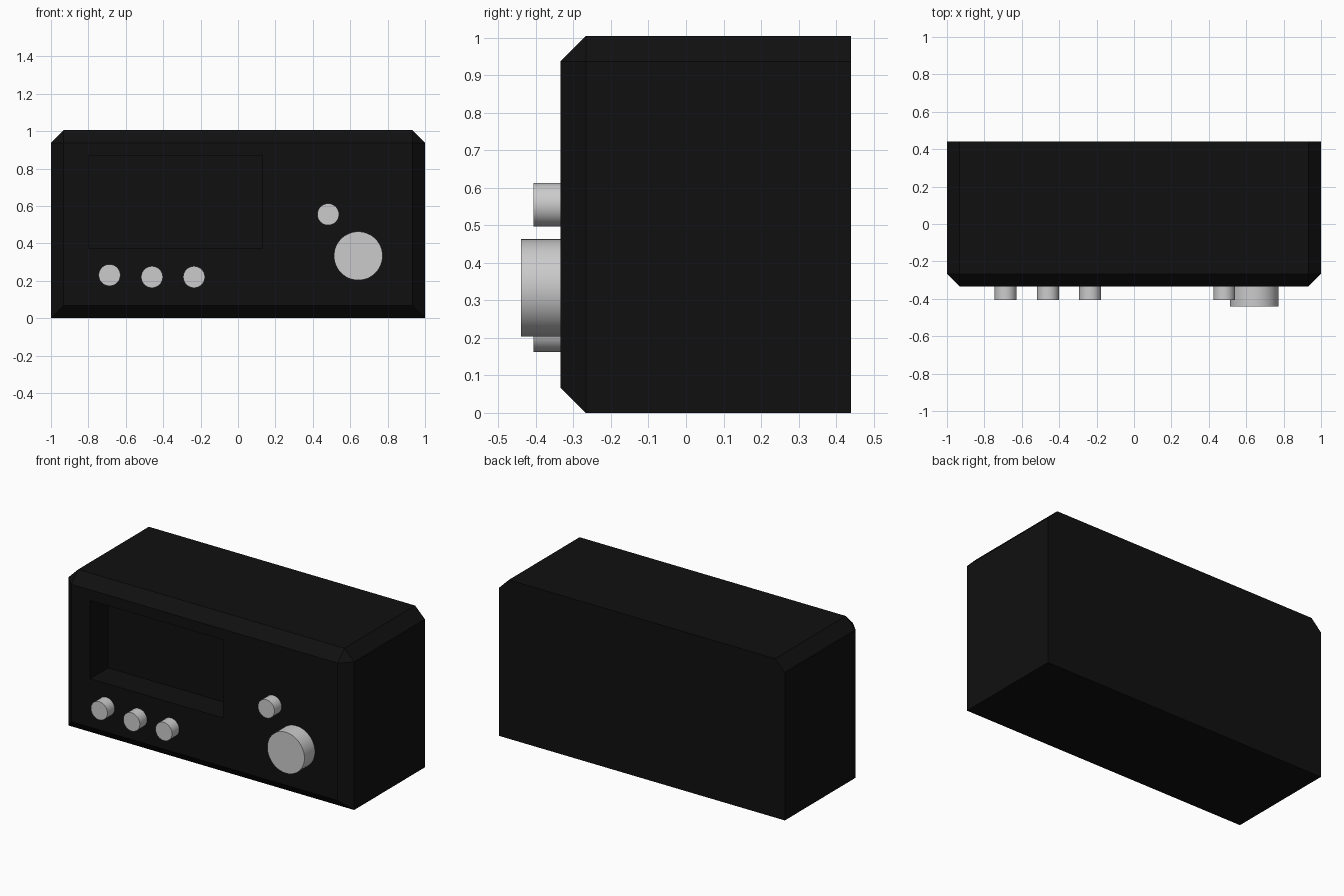
import bpy
import bmesh
from math import pi

if "Cube" in bpy.data.objects:
    bpy.data.objects.remove(bpy.data.objects["Cube"])

FRONT, BACK, TOP = -0.335, 0.44, 1.005


def box(name, lo, hi):
    bm = bmesh.new()
    bmesh.ops.create_cube(bm, size=1)
    for v in bm.verts:
        v.co = [l if c < 0 else h for c, l, h in zip(v.co, lo, hi)]
    return add_object(name, bm)


def add_object(name, bm):
    mesh = bpy.data.meshes.new(name)
    bm.to_mesh(mesh)
    bm.free()
    ob = bpy.data.objects.new(name, mesh)
    bpy.context.collection.objects.link(ob)
    return ob


def knob(name, x, z, radius, tip):
    back = FRONT + 0.01
    bpy.ops.mesh.primitive_cylinder_add(
        vertices=48, radius=radius, depth=back - tip,
        location=(x, (tip + back) / 2, z), rotation=(pi / 2, 0, 0))
    bpy.context.object.name = name
    bpy.ops.object.shade_smooth_by_angle()


# Cabinet: chamfer the four front edges and the two top side edges
cabinet = box("cabinet", (-1, FRONT, 0), (1, BACK, TOP))
bm = bmesh.new()
bm.from_mesh(cabinet.data)


def chamfered(edge):
    a, b = (v.co for v in edge.verts)
    front = a.y < 0 and b.y < 0
    top_side = a.z > 0.5 and b.z > 0.5 and abs(a.x - b.x) < 0.01
    return front or top_side


bmesh.ops.bevel(bm, geom=[e for e in bm.edges if chamfered(e)],
                offset=0.068, segments=1, affect='EDGES')
bm.to_mesh(cabinet.data)
bm.free()

# Recessed display window
cutter = box("display_cutter", (-0.8, FRONT - 0.2, 0.375), (0.13, FRONT + 0.18, 0.87))
cutter.hide_render = True
cutter.hide_viewport = True
cut = cabinet.modifiers.new("display_recess", 'BOOLEAN')
cut.operation = 'DIFFERENCE'
cut.solver = 'EXACT'
cut.object = cutter

black = bpy.data.materials.new("black_case")
black.diffuse_color = (0.005, 0.005, 0.005, 1)
black.use_nodes = True
black.node_tree.nodes["Principled BSDF"].inputs["Base Color"].default_value = black.diffuse_color
cabinet.data.materials.append(black)

# Row of small knobs, the upper small knob and the large dial
for i, (x, z) in enumerate([(-0.687, 0.23), (-0.46, 0.22), (-0.235, 0.22), (0.482, 0.555)]):
    knob(f"small_knob_{i + 1}", x, z, 0.058, -0.407)
knob("tuning_dial", 0.643, 0.333, 0.13, -0.44)
